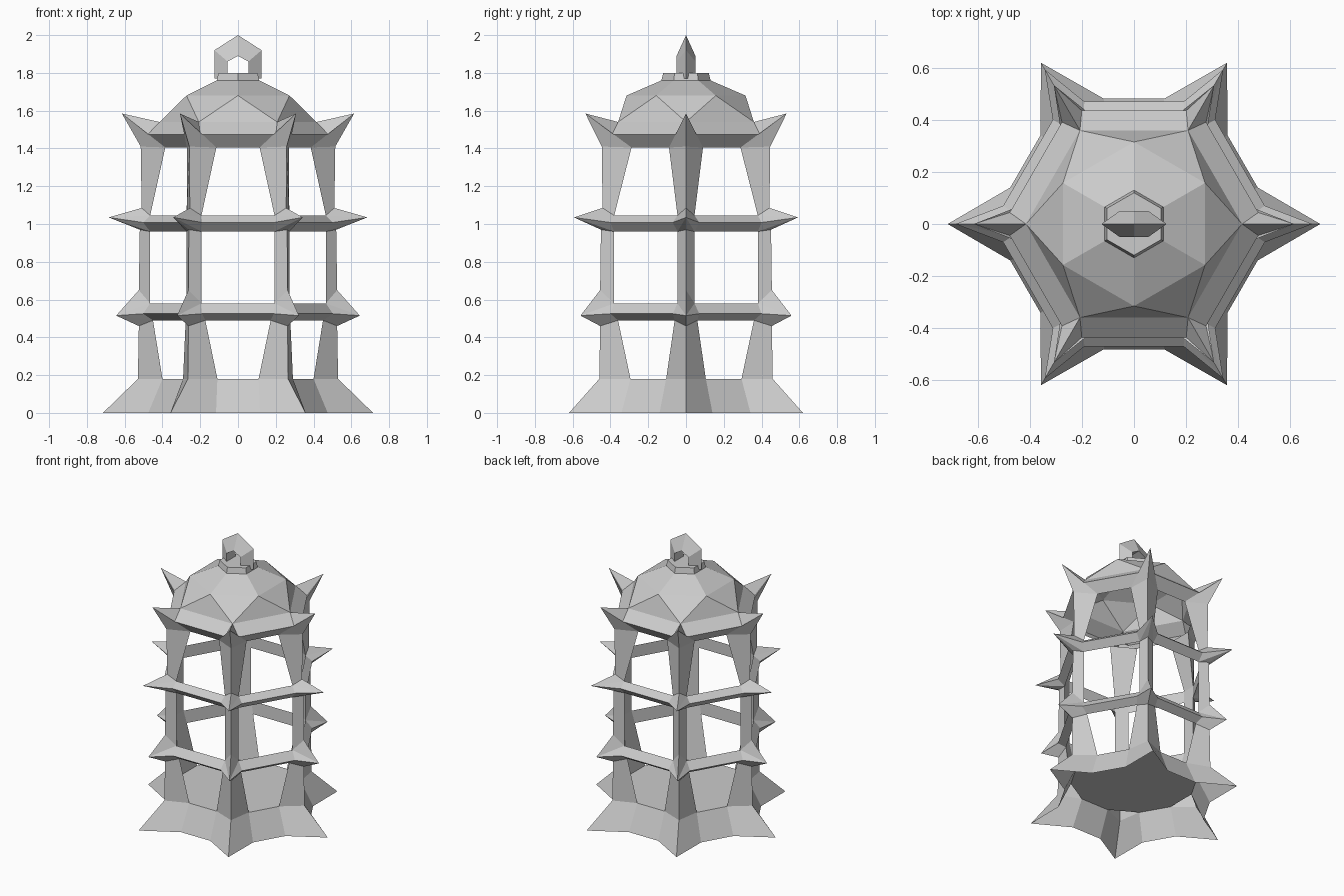
import bpy, bmesh
from math import pi
from mathutils import Matrix, Vector

cube = bpy.data.objects.get("Cube")
if cube:
    bpy.data.objects.remove(cube, do_unlink=True)

GREY = (0.6, 0.6, 0.6, 1)
mat = bpy.data.materials.new("stone grey")
mat.use_nodes = True
mat.diffuse_color = GREY
mat.node_tree.nodes["Principled BSDF"].inputs["Base Color"].default_value = GREY


def turn(p, k):
    return Matrix.Rotation(k * pi / 3, 3, 'Z') @ Vector(p)


def flip(p):
    return Vector((p[0], -p[1], p[2]))


def build(name, faces):
    """Flat-shaded object from polygons given as corner points."""
    bm = bmesh.new()
    for f in faces:
        bm.faces.new([bm.verts.new(p) for p in f])
    bmesh.ops.remove_doubles(bm, verts=bm.verts, dist=0.0005)
    bmesh.ops.recalc_face_normals(bm, faces=bm.faces)
    mesh = bpy.data.meshes.new(name)
    bm.to_mesh(mesh)
    bm.free()
    mesh.materials.append(mat)
    obj = bpy.data.objects.new(name, mesh)
    bpy.context.scene.collection.objects.link(obj)
    return obj


def six(name, faces):
    """Repeat one corner's polygons around the six corners."""
    return build(name, [[turn(p, k) for p in f] for k in range(6) for f in faces])


def both(f):
    """A polygon and its mirror image across the corner plane."""
    return [f, [flip(p) for p in f]]


def strip(a, b):
    """Panel from this corner's points a, b to the next corner's mirrored ones."""
    return [a, b, turn(flip(b), 1), turn(flip(a), 1)]


# Corner points: side = edge of a post, ridge = its outer edge
foot, foot_ridge = (0.40, 0.105, 0.18), (0.53, 0, 0.18)
low_a, low_a_ridge = (0.45, 0.06, 0.49), (0.525, 0, 0.46)
low_b, low_b_ridge = (0.465, 0.045, 0.58), (0.525, 0, 0.65)
up_a, up_a_ridge = (0.465, 0.045, 0.96), (0.52, 0, 0.97)
up_b, up_b_ridge = (0.465, 0.045, 1.045), (0.51, 0, 1.085)
head, head_ridge = (0.385, 0.09, 1.405), (0.515, 0, 1.41)
low_rim, up_rim = (0.502, 0.07, 0.525), (0.502, 0.07, 1.008)
eave, eave_top = (0.477, 0.044, 1.475), (0.415, 0, 1.54)

# Flared star base and its floor
tip, notch = (0.715, 0, 0), (0.475, 0.14, 0)
six("base", both([tip, notch, foot, foot_ridge]) + [strip(notch, foot)])
build("floor", [[p for k in range(6) for p in (turn(flip(foot), k), turn(foot, k))]])

# Three-sided posts between the rings
for name, a, ar, b, br in (
        ("lower_posts", foot, foot_ridge, low_a, low_a_ridge),
        ("middle_posts", low_b, low_b_ridge, up_a, up_a_ridge),
        ("upper_posts", up_b, up_b_ridge, head, head_ridge)):
    six(name, both([a, ar, br, b]) + [[a, b, flip(b), flip(a)]])

# Two spiked rings with a three-sided section
for name, point, a, ar, rim, b, br in (
        ("lower", (0.645, 0, 0.515), low_a, low_a_ridge, low_rim, low_b, low_b_ridge),
        ("upper", (0.685, 0, 1.035), up_a, up_a_ridge, up_rim, up_b, up_b_ridge)):
    spikes = [f for p, q in ((ar, a), (a, rim), (rim, b), (b, br))
              for f in both([point, p, q])]
    six(name + "_ring", spikes + [strip(a, rim), strip(rim, b), strip(a, b),
                                  [a, b, flip(b), flip(a)]])

# Faceted dome with six upturned eave spikes
point = (0.615, 0, 1.585)
shoulder = turn((0.315, 0, 1.68), 0.5)
crown = turn((0.13, 0, 1.76), 0.5)
faces = [f for p, q in ((head_ridge, head), (head, eave), (eave, eave_top))
         for f in both([point, p, q])]
faces += [strip(head, eave),
          [eave, eave_top, turn(eave_top, 1), turn(flip(eave), 1)],
          [eave_top, turn(eave_top, 1), shoulder],
          [eave_top, shoulder, turn(shoulder, -1)],
          [shoulder, crown, turn(crown, -1), turn(shoulder, -1)]]
six("roof", faces)

# Hexagonal cap
lid = turn((0.12, 0, 1.8), 0.5)
build("cap", [[turn(crown, k), turn(crown, k + 1), turn(lid, k + 1), turn(lid, k)]
              for k in range(6)] + [[turn(lid, k) for k in range(6)]])

# Pointed carrying loop with a three-sided section
outer = [(0.125, 1.77), (0.125, 1.92), (0, 2), (-0.125, 1.92), (-0.125, 1.77)]
inner = [(0.055, 1.77), (0.055, 1.86), (0, 1.89), (-0.055, 1.86), (-0.055, 1.77)]
loop = [[(ox, 0, oz), (ix, 0.05, iz), (ix, -0.05, iz)]
        for (ox, oz), (ix, iz) in zip(outer, inner)]
build("handle", [[s[i], s[(i + 1) % 3], t[(i + 1) % 3], t[i]]
                 for s, t in zip(loop, loop[1:]) for i in range(3)] + [loop[0], loop[-1]])
